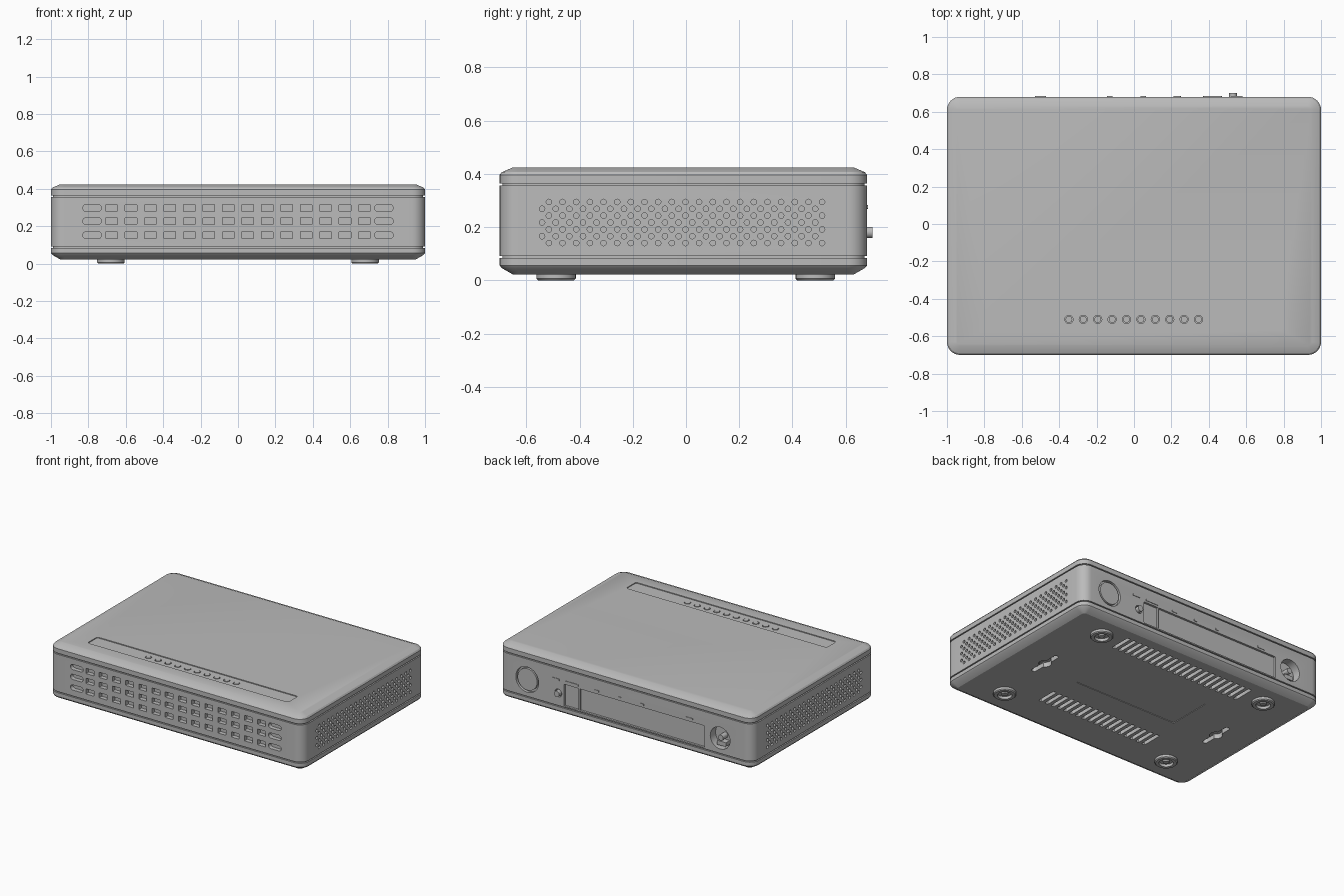
import bpy, bmesh
from math import sin, cos, pi

cube = bpy.data.objects.get("Cube")
if cube:
    bpy.data.objects.remove(cube, do_unlink=True)

grey = bpy.data.materials.new("case grey")
grey.use_nodes = True
grey.diffuse_color = (0.5, 0.5, 0.5, 1)
grey.node_tree.nodes["Principled BSDF"].inputs["Base Color"].default_value = (0.5, 0.5, 0.5, 1)

FRONT, BACK, MID = -0.70, 0.68, -0.01
BOTTOM, TOP = 0.022, 0.424


def outline(w, h, r, n=4):
    """Rounded rectangle; a circle when w = h = 2r."""
    pts = []
    for k, (sx, sy) in enumerate([(1, 1), (-1, 1), (-1, -1), (1, -1)]):
        for i in range(n + 1):
            a = pi / 2 * (k + i / n)
            pts.append((sx * (w / 2 - r) + r * cos(a), sy * (h / 2 - r) + r * sin(a)))
    return pts


def loft(bm, rings):
    """Skin rings of points and cap both ends."""
    loops = [[bm.verts.new(p) for p in ring] for ring in rings]
    n = len(loops[0])
    for a, b in zip(loops, loops[1:]):
        for i in range(n):
            bm.faces.new((a[i], a[(i + 1) % n], b[(i + 1) % n], b[i]))
    bm.faces.new(loops[0])
    bm.faces.new(loops[-1])


def prism(bm, axis, u, v, w, h, r, d0, d1, n=4):
    """Extrude a rounded rectangle along an axis from d0 to d1."""
    place = {"x": lambda a, b, d: (d, a, b),
             "y": lambda a, b, d: (a, d, b),
             "z": lambda a, b, d: (a, b, d)}[axis]
    shape = outline(w, h, r, n)
    loft(bm, [[place(u + a, v + b, d) for a, b in shape] for d in (d0, d1)])


def disc(bm, axis, u, v, r, d0, d1, n=5):
    prism(bm, axis, u, v, 2 * r, 2 * r, r, d0, d1, n)


def finish(name, bm):
    bmesh.ops.remove_doubles(bm, verts=bm.verts, dist=1e-5)
    bmesh.ops.recalc_face_normals(bm, faces=bm.faces)
    mesh = bpy.data.meshes.new(name)
    bm.to_mesh(mesh)
    bm.free()
    mesh.materials.append(grey)
    ob = bpy.data.objects.new(name, mesh)
    bpy.context.collection.objects.link(ob)
    return ob


def activate(ob):
    bpy.ops.object.select_all(action="DESELECT")
    ob.select_set(True)
    bpy.context.view_layer.objects.active = ob


def cut(ob, bm):
    cutter = finish("cutter", bm)
    cutter.hide_render = True
    mod = ob.modifiers.new("cut", "BOOLEAN")
    mod.operation, mod.solver, mod.object = "DIFFERENCE", "EXACT", cutter
    activate(ob)
    bpy.ops.object.modifier_apply(modifier=mod.name)
    bpy.data.objects.remove(cutter, do_unlink=True)


def smooth(ob):
    activate(ob)
    bpy.ops.object.shade_smooth_by_angle(angle=pi / 7)


# Case: inset and height of each ring, with two seam grooves
profile = [(0.05, BOTTOM), (0.008, 0.046), (0, 0.056), (0, 0.083), (0.01, 0.083),
           (0.01, 0.091), (0, 0.091), (0, 0.356), (0.01, 0.356), (0.01, 0.364),
           (0, 0.364), (0, 0.396), (0.008, 0.406), (0.05, TOP)]
bm = bmesh.new()
loft(bm, [[(x, y + MID, z) for x, y in
           outline(2 - 2 * i, 1.38 - 2 * i, 0.07 - i, 8)] for i, z in profile])
case = finish("case", bm)

# Staggered round vents on both sides
bm = bmesh.new()
for side in (-1, 1):
    for row in range(7):
        for col in range(21):
            y = -0.515 + col * 0.0513 - (row % 2) * 0.0257
            disc(bm, "x", y, 0.14 + row * 0.0257, 0.0105, side * 0.96, side * 1.02, 3)
cut(case, bm)

# Three rows of front slots with rounded ends
bm = bmesh.new()
for z in (0.152, 0.227, 0.297):
    for i in range(16):
        x = (i - 7.5) * 0.104
        end = i in (0, 15)
        prism(bm, "y", x, z, 0.1 if end else 0.062, 0.037, 0.018 if end else 0.003,
              FRONT - 0.02, FRONT + 0.03)
cut(case, bm)

# Indicator strip on top, then its lamp holes
LAMPS = [-0.348 + i * 0.077 for i in range(10)]
bm = bmesh.new()
prism(bm, "z", 0, -0.51, 1.58, 0.11, 0.015, TOP - 0.006, TOP + 0.02)
cut(case, bm)
bm = bmesh.new()
for x in LAMPS:
    disc(bm, "z", x, -0.51, 0.022, TOP - 0.02, TOP + 0.02)
cut(case, bm)

# Rear openings: port bays, cap seat, power socket
bm = bmesh.new()
prism(bm, "y", -0.13, 0.177, 0.98, 0.155, 0.004, BACK - 0.015, BACK + 0.02)
prism(bm, "y", 0.427, 0.177, 0.115, 0.155, 0.004, BACK - 0.015, BACK + 0.02)
disc(bm, "y", 0.775, 0.21, 0.09, BACK - 0.02, BACK + 0.02, 8)
disc(bm, "y", -0.745, 0.2, 0.078, BACK - 0.06, BACK + 0.02, 8)
disc(bm, "y", 0.53, 0.18, 0.028, BACK - 0.02, BACK + 0.02)
cut(case, bm)

# Underside: two vent rows, label recess and wall-mount slots
bm = bmesh.new()
for count, y, length in ((21, 0.48, 0.16), (18, -0.35, 0.15)):
    for i in range(count):
        x = (i - (count - 1) / 2) * 0.051
        prism(bm, "z", x, y, 0.026, length, 0.006, 0, BOTTOM + 0.035, 2)
prism(bm, "z", 0, 0.07, 0.82, 0.32, 0.01, 0, BOTTOM + 0.004)
for x in (-0.72, 0.72):
    prism(bm, "z", x, -0.035, 0.034, 0.25, 0.017, 0, BOTTOM + 0.03)
cut(case, bm)
bm = bmesh.new()
for x in (-0.72, 0.72):
    disc(bm, "z", x, -0.035, 0.042, 0, BOTTOM + 0.034)
cut(case, bm)
smooth(case)

# Indicator lamps
bm = bmesh.new()
for x in LAMPS:
    disc(bm, "z", x, -0.51, 0.018, TOP - 0.021, TOP - 0.004)
smooth(finish("indicator_lamps", bm))

# Rear fittings
bm = bmesh.new()
disc(bm, "y", 0.775, 0.21, 0.077, BACK - 0.021, BACK - 0.002, 8)
smooth(finish("rear_cap", bm))

bm = bmesh.new()
disc(bm, "y", 0.53, 0.18, 0.021, BACK - 0.021, BACK + 0.02)
smooth(finish("rear_button", bm))

bm = bmesh.new()
disc(bm, "y", -0.745, 0.2, 0.02, BACK - 0.061, BACK - 0.005)
prism(bm, "y", -0.745, 0.155, 0.07, 0.03, 0.004, BACK - 0.061, BACK - 0.015)
smooth(finish("power_socket_pin", bm))

bm = bmesh.new()
for x, w in ((-0.5, 0.06), (-0.13, 0.03), (0.05, 0.03), (0.23, 0.04), (0.42, 0.1), (0.55, 0.06)):
    prism(bm, "y", x, 0.275, w, 0.014, 0.003, BACK - 0.002, BACK + 0.004, 2)
finish("port_marks", bm)

# Feet with a recessed centre and a screw boss
for xn, x in (("right", -0.68), ("left", 0.68)):
    for yn, y in (("front", -0.488), ("back", 0.486)):
        bm = bmesh.new()
        loft(bm, [[(x + a, y + b, z) for a, b in outline(2 * r, 2 * r, r, 8)]
                  for r, z in ((0.02, 0.006), (0.022, 0.018), (0.045, 0.018), (0.047, 0),
                               (0.068, 0), (0.074, 0.006), (0.074, 0.024), (0.01, 0.024))])
        smooth(finish(f"{yn}_{xn}_foot", bm))
